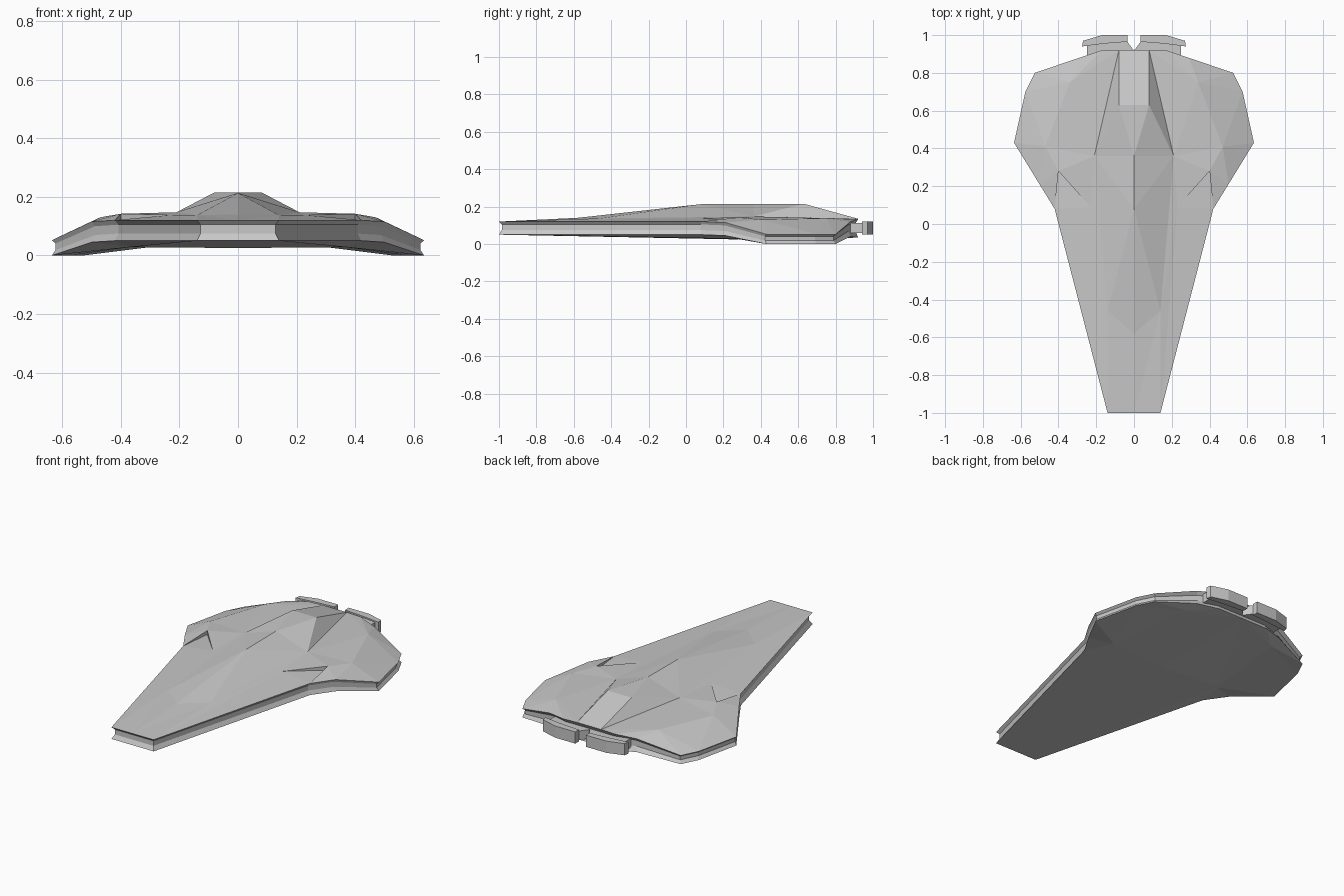
import bpy
import bmesh

cube = bpy.data.objects.get("Cube")
if cube:
    bpy.data.objects.remove(cube, do_unlink=True)

# Single hull colour
grey = bpy.data.materials.new("hull_grey")
grey.use_nodes = True
tone = (0.58, 0.58, 0.58, 1)
grey.diffuse_color = tone
shader = grey.node_tree.nodes["Principled BSDF"]
shader.inputs["Base Color"].default_value = tone
shader.inputs["Roughness"].default_value = 0.7


def finish(name, bm):
    """Turn a bmesh into an object with outward normals."""
    bmesh.ops.recalc_face_normals(bm, faces=bm.faces[:])
    mesh = bpy.data.meshes.new(name)
    bm.to_mesh(mesh)
    bm.free()
    mesh.materials.append(grey)
    obj = bpy.data.objects.new(name, mesh)
    bpy.context.collection.objects.link(obj)


def fan(centre, ring):
    """Fill triangles from one named point to a chain of named points."""
    chain = ring.split()
    for first, second in zip(chain, chain[1:]):
        bm.faces.new([verts[centre], verts[first], verts[second]])


def prism(name, shape, low, high, side):
    """Extrude a plan outline between two heights."""
    bm = bmesh.new()
    rings = [[bm.verts.new((x * side, y, z)) for x, y in shape]
             for z in (low, high)]
    for ring in rings:
        bm.faces.new(ring)
    for i in range(len(shape)):
        j = (i + 1) % len(shape)
        bm.faces.new([rings[0][i], rings[0][j], rings[1][j], rings[1][i]])
    finish(name, bm)


# Half outline of the hull from nose to tail: x, y, top z, bottom z
outline = [
    (0, -1, .12, .05), (.14, -1, .12, .05), (.42, .08, .12, .05),
    (.5, .21, .115, .045), (.635, .43, .052, 0), (.575, .7, .052, 0),
    (.525, .8, .052, 0), (.29, .88, .12, .04), (.17, .92, .132, .035),
    (.08, .92, .135, .035), (0, .92, .135, .035),
]

# Deck and belly points inside the outline
points = {
    "nose_tip": (0, -.58, .14), "nose_side": (.14, -.46, .137),
    "peak": (0, .08, .213), "spine": (0, .36, .215),
    "roof_mid": (0, .63, .215), "roof_side": (.08, .63, .215),
    "shoulder": (.21, .36, .147),
    "scoop_in": (.23, .09, .138), "scoop_top": (.4, .28, .142),
    "scoop_floor": (.4, .28, .118),
    "wing_mid": (.47, .41, .13), "wing_rear": (.34, .75, .138),
    "belly_mid": (0, .25, .025), "belly_side": (.37, .27, .028),
    "belly_rear": (.3, .8, .028),
}

# Rim points: top edge, upper and lower groove edges, bottom edge
bm = bmesh.new()
verts = {name: bm.verts.new(co) for name, co in points.items()}
for i, (x, y, top, bottom) in enumerate(outline):
    inner_x, inner_y = max(x - .012, 0), y * .985
    height = top - bottom
    verts[f"t{i}"] = bm.verts.new((x, y, top))
    verts[f"u{i}"] = bm.verts.new((inner_x, inner_y, bottom + height * .78))
    verts[f"l{i}"] = bm.verts.new((inner_x, inner_y, bottom + height * .35))
    verts[f"b{i}"] = bm.verts.new((x, y, bottom))

# Grooved rim
for i in range(len(outline) - 1):
    for upper, lower in ("tu", "ul", "lb"):
        bm.faces.new([verts[f"{upper}{i}"], verts[f"{upper}{i + 1}"],
                      verts[f"{lower}{i + 1}"], verts[f"{lower}{i}"]])

# Nose, canopy ridge and sloping tail roof
fan("nose_side", "t1 t0 nose_tip peak shoulder")
fan("spine", "peak shoulder roof_side roof_mid")
fan("roof_side", "shoulder t9 t10 roof_mid")

# Sunken scoop and wing deck
fan("scoop_in", "scoop_floor scoop_top shoulder nose_side t1 t2")
fan("t2", "t3 scoop_top scoop_floor scoop_in")
fan("wing_mid", "t5 t4 t3 scoop_top shoulder")
fan("wing_rear", "shoulder wing_mid t5 t6 t7 t8 t9 shoulder")

# Belly
fan("belly_side", "belly_mid b0 b1 b2 b3 b4 b5 belly_rear b10 belly_mid")
fan("belly_rear", "b5 b6 b7 b8 b9 b10")

# Mirror the half hull and weld the centre line
bmesh.ops.mirror(bm, geom=bm.verts[:] + bm.edges[:] + bm.faces[:],
                 axis='X', merge_dist=0.0005)
bmesh.ops.remove_doubles(bm, verts=bm.verts[:], dist=0.0005)
finish("hull", bm)

# Engine pods: a thinner collar with a taller cap on each side of the notch
collar = [(0, .89), (.002, .92), (.035, .965), (.16, .975), (.25, .95), (.25, .88)]
cap = [(.035, .965), (.035, 1), (.17, 1), (.27, .97), (.275, .94), (.16, .955)]
for label, side in (("left", 1), ("right", -1)):
    prism(label + "_engine_collar", collar, .058, .112, side)
    prism(label + "_engine_cap", cap, .05, .12, side)
